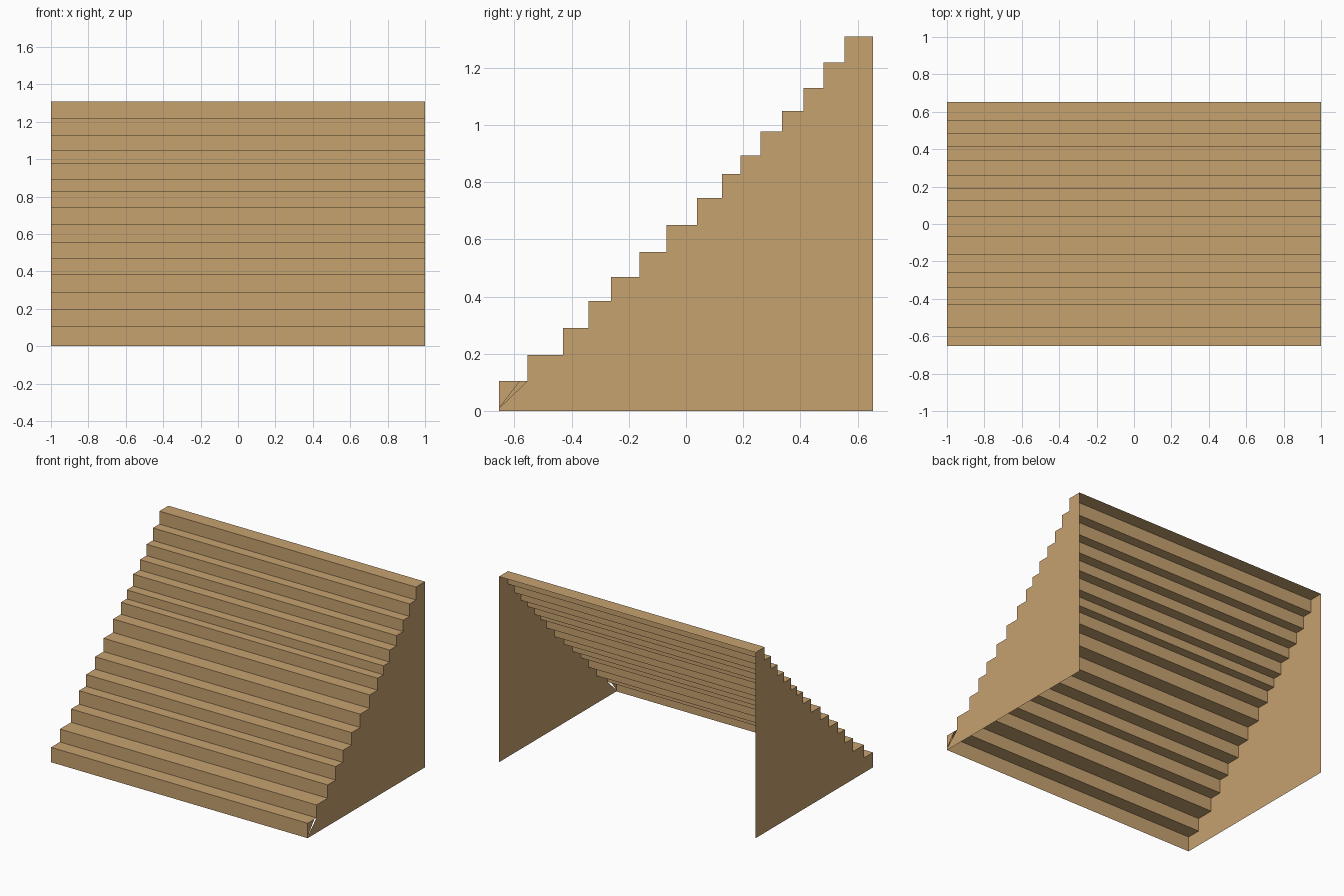
import bpy

if "Cube" in bpy.data.objects:
    bpy.data.objects.remove(bpy.data.objects["Cube"])

# One flat wood colour
wood = bpy.data.materials.new("tan wood")
wood.diffuse_color = (0.57, 0.36, 0.16, 1)
wood.use_nodes = True
wood.node_tree.nodes["Principled BSDF"].inputs["Base Color"].default_value = wood.diffuse_color

W = 1.0          # half width
BACK = 0.653     # rear edge of the top tread
# Slightly uneven steps: front edge y and tread height z
STEPS = [(-0.653, 0.105), (-0.554, 0.196), (-0.43, 0.29), (-0.341, 0.385),
         (-0.262, 0.469), (-0.163, 0.556), (-0.068, 0.65), (0.038, 0.745),
         (0.126, 0.829), (0.19, 0.892), (0.26, 0.976), (0.336, 1.049),
         (0.411, 1.129), (0.481, 1.217), (0.553, 1.308)]

# Stepped outline from the front foot to the top rear edge
outline = [(STEPS[0][0], 0.0)]
for i, (y, z) in enumerate(STEPS):
    y_next = STEPS[i + 1][0] if i + 1 < len(STEPS) else BACK
    outline += [(y, z), (y_next, z)]


def make(name, verts, faces):
    mesh = bpy.data.meshes.new(name)
    mesh.from_pydata(verts, [], faces)
    mesh.materials.append(wood)
    ob = bpy.data.objects.new(name, mesh)
    bpy.context.collection.objects.link(ob)
    return ob


def sheet(name, x, polygons):
    """Flat side sheet in the plane x, facing outwards."""
    verts, faces = [], []
    for poly in polygons:
        pts = poly if x < 0 else poly[::-1]
        faces.append(range(len(verts), len(verts) + len(pts)))
        verts += [(x, y, z) for y, z in pts]
    # outline runs clockwise seen from +x, so it faces -x unless reversed
    make(name, verts, [list(f) for f in faces])


# Treads and risers: a thin folded sheet, open at back and bottom
n = len(outline)
make("treads_and_risers",
     [(-W, y, z) for y, z in outline] + [(W, y, z) for y, z in outline],
     [(i, i + n, i + n + 1, i + 1) for i in range(n - 1)])

# Left side panel
sheet("left_panel", -W, [outline + [(BACK, 0.0)]])

# Right side panel, with a narrow slit at the first step
foot = (STEPS[0][0], 0.01)
main = [outline[0], foot] + outline[2:] + [(BACK, 0.0)]
corner = [foot, outline[1], (-0.58, 0.105)]
sheet("right_panel", W, [main, corner])
